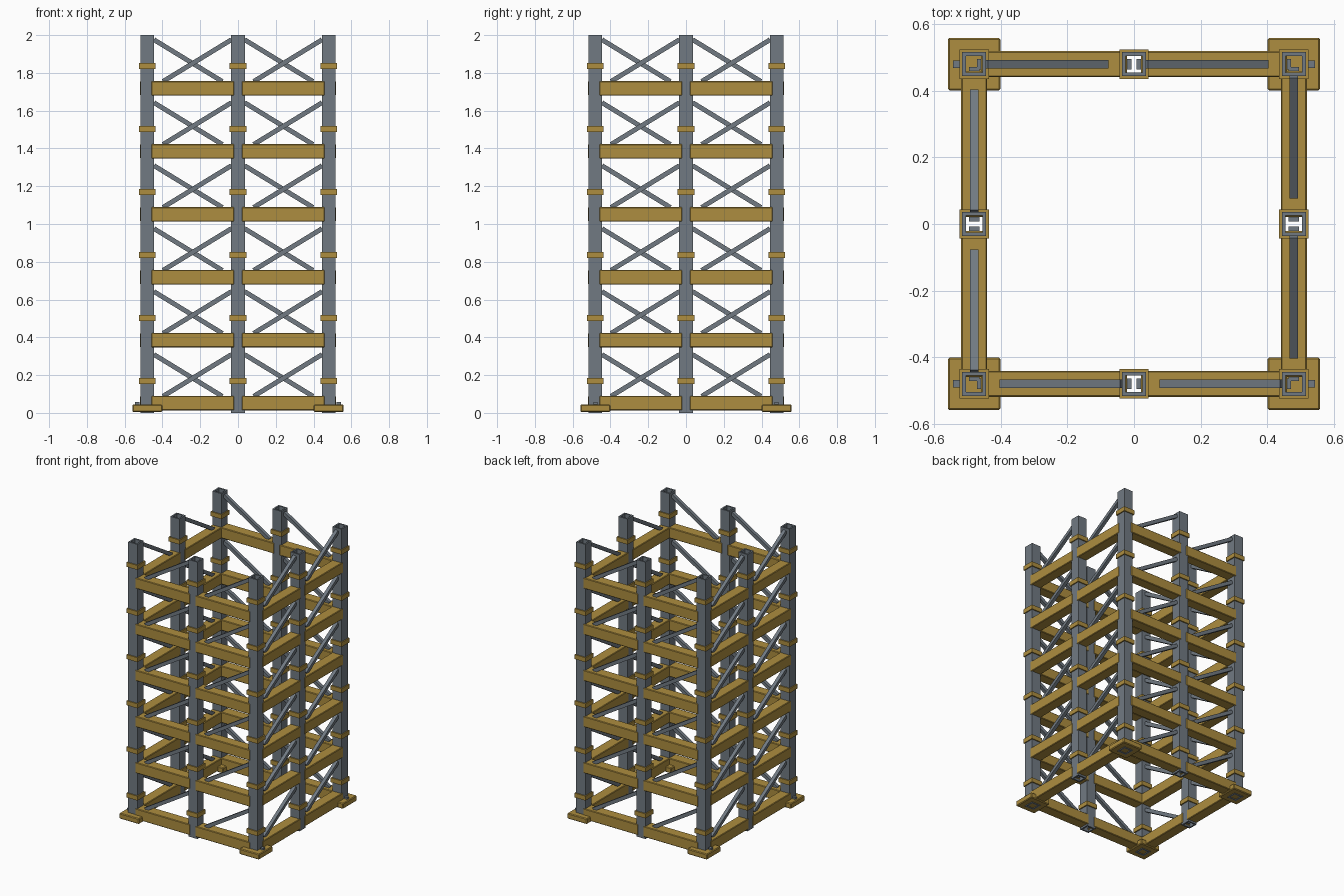
import bpy, bmesh, math
from mathutils import Matrix, Vector

if "Cube" in bpy.data.objects:
    bpy.data.objects.remove(bpy.data.objects["Cube"])

STEEL = bpy.data.materials.new("steel_grey")
STEEL.diffuse_color = (0.165, 0.195, 0.225, 1)
STEEL.use_nodes = True
STEEL.node_tree.nodes["Principled BSDF"].inputs["Base Color"].default_value = STEEL.diffuse_color
OCHRE = bpy.data.materials.new("ochre_yellow")
OCHRE.diffuse_color = (0.42, 0.27, 0.05, 1)
OCHRE.use_nodes = True
OCHRE.node_tree.nodes["Principled BSDF"].inputs["Base Color"].default_value = OCHRE.diffuse_color

R = 0.48            # distance of post lines from the centre
LEVELS = 6
STEP = 1 / 3


def finish(name, bm, mat, bevel=0.0):
    bmesh.ops.recalc_face_normals(bm, faces=bm.faces)
    me = bpy.data.meshes.new(name)
    bm.to_mesh(me)
    bm.free()
    me.materials.append(mat)
    ob = bpy.data.objects.new(name, me)
    bpy.context.collection.objects.link(ob)
    if bevel:
        m = ob.modifiers.new("edge_bevel", 'BEVEL')
        m.width, m.segments = bevel, 1
    return ob


def box(name, lo, hi, mat, rot=Matrix(), bevel=0.0):
    lo, hi = Vector(lo), Vector(hi)
    bm = bmesh.new()
    bmesh.ops.create_cube(bm, size=1, matrix=rot @ Matrix.Translation((lo + hi) / 2)
                          @ Matrix.Diagonal((*(hi - lo), 1)))
    return finish(name, bm, mat, bevel)


def tube(name, x, y, outer, inner, z0, z1, mat):
    """Hollow square section, given half-widths."""
    bm = bmesh.new()
    sq = [(-1, -1), (1, -1), (1, 1), (-1, 1)]
    rings = [[bm.verts.new((x + h * a, y + h * b, z)) for a, b in sq]
             for h, z in ((outer, z0), (outer, z1), (inner, z1), (inner, z0))]
    for k in range(4):
        r, s = rings[k], rings[(k + 1) % 4]
        for i in range(4):
            j = (i + 1) % 4
            bm.faces.new((r[i], r[j], s[j], s[i]))
    return finish(name, bm, mat)


def brace(name, a, b, half, rot):
    """Square bar between two points of the front plane."""
    a, b = Vector(a), Vector(b)
    d = b - a
    m = (rot @ Matrix.Translation((a + b) / 2)
         @ Matrix.Rotation(-math.atan2(d.z, d.x), 4, 'Y')
         @ Matrix.Diagonal((d.length, 2 * half, 2 * half, 1)))
    bm = bmesh.new()
    bmesh.ops.create_cube(bm, size=1, matrix=m)
    return finish(name, bm, STEEL)


# Posts with their collars
for x in (-R, 0, R):
    for y in (-R, 0, R):
        if x == 0 and y == 0:
            continue
        kind = "corner" if x and y else "middle"
        tube(kind + "_post", x, y, 0.036, 0.025, 0, 2, STEEL)
        for k in range(LEVELS):
            z = 0.17 + k * STEP
            tube(kind + "_collar", x, y, 0.044, 0.035, z - 0.016, z + 0.016, OCHRE)

# Feet and anchor bolts
for sx in (-1, 1):
    for sy in (-1, 1):
        cx, cy = sx * R, sy * R
        box("foot", (cx - 0.079, cy - 0.079, 0.005), (cx + 0.079, cy + 0.079, 0.045),
            OCHRE, bevel=0.005)
        bx = sx * 0.533
        box("anchor_bolt", (bx - 0.011, cy - 0.011, 0.04), (bx + 0.011, cy + 0.011, 0.058), STEEL)

# Four identical sides, turned around the centre
for side in range(4):
    rot = Matrix.Rotation(side * math.pi / 2, 4, 'Z')
    for k in range(LEVELS):
        dz = k * STEP
        for x0 in (-R, 0):
            # Horizontal beam of one bay
            box("beam", (x0 + 0.021, -R - 0.039, 0.013 + dz),
                (x0 + R - 0.021, -R + 0.039, 0.09 + dz), OCHRE, rot, 0.004)
            # Beam end tongues inside the posts
            for e0, e1 in ((0.008, 0.024), (R - 0.024, R - 0.008)):
                box("beam_tongue", (x0 + e0, -R - 0.016, 0.018 + dz),
                    (x0 + e1, -R + 0.016, 0.085 + dz), STEEL, rot)
            # Diagonal brace, rising anticlockwise
            brace("diagonal_brace", (x0 + 0.083, -R, 0.088 + dz),
                  (x0 + 0.445, -R, 0.309 + dz), 0.0125, rot)
